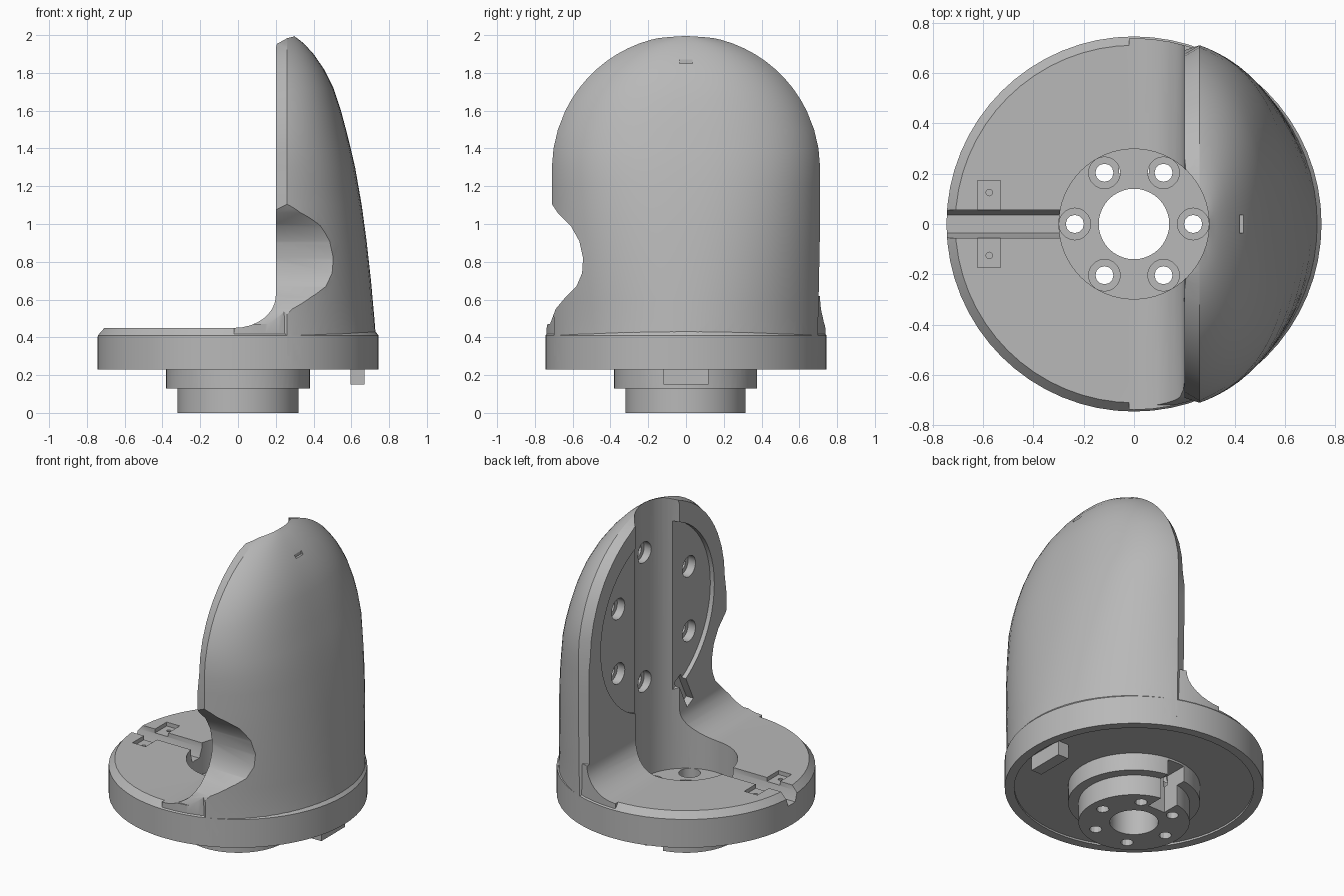
import bpy, bmesh, math
from mathutils import Matrix, Vector

cube = bpy.data.objects.get("Cube")
if cube:
    bpy.data.objects.remove(cube, do_unlink=True)

grey = bpy.data.materials.new("machined grey")
grey.use_nodes = True
COLOUR = (0.48, 0.48, 0.48, 1)
grey.diffuse_color = COLOUR
grey.node_tree.nodes["Principled BSDF"].inputs["Base Color"].default_value = COLOUR


def finish(name, bm):
    bmesh.ops.recalc_face_normals(bm, faces=bm.faces)
    mesh = bpy.data.meshes.new(name)
    bm.to_mesh(mesh)
    bm.free()
    mesh.materials.append(grey)
    ob = bpy.data.objects.new(name, mesh)
    bpy.context.scene.collection.objects.link(ob)
    return ob


def loft(name, rings):
    """Closed solid through equal-length rings of points."""
    bm = bmesh.new()
    rows = [[bm.verts.new(p) for p in ring] for ring in rings]
    n = len(rows[0])
    for a, b in zip(rows, rows[1:]):
        for i in range(n):
            j = (i + 1) % n
            bm.faces.new((a[i], a[j], b[j], b[i]))
    bm.faces.new(rows[0])
    bm.faces.new(rows[-1])
    return finish(name, bm)


def turned(name, profile, centre=(0, 0), sides=64):
    """Stack of circles about a vertical axis; profile is (radius, z)."""
    turns = [2 * math.pi * i / sides for i in range(sides)]
    return loft(name, [[(centre[0] + r * math.cos(t), centre[1] + r * math.sin(t), z)
                        for t in turns] for r, z in profile])


def drill_x(name, radius, y, z, x0, x1, sides=20):
    turns = [2 * math.pi * i / sides for i in range(sides)]
    return loft(name, [[(x, y + radius * math.cos(t), z + radius * math.sin(t))
                        for t in turns] for x in (x0, x1)])


def box(name, x0, x1, y0, y1, z0, z1):
    return loft(name, [[(x0, y0, z), (x1, y0, z), (x1, y1, z), (x0, y1, z)]
                       for z in (z0, z1)])


def combine(target, other, operation):
    mod = target.modifiers.new("combine", "BOOLEAN")
    mod.operation = operation
    mod.solver = "EXACT"
    mod.object = other
    bpy.context.view_layer.objects.active = target
    bpy.ops.object.modifier_apply(modifier=mod.name)
    bpy.data.objects.remove(other, do_unlink=True)


def interpolate(table, z):
    for (z0, v0), (z1, v1) in zip(table, table[1:]):
        if z <= z1:
            return v0 + (v1 - v0) * max(0, z - z0) / (z1 - z0)
    return table[-1][1]


# Round base with chamfered rim and stepped hub beneath
body = turned("bracket_body", [(0.32, 0), (0.32, 0.13), (0.38, 0.13), (0.38, 0.23),
                               (0.745, 0.23), (0.745, 0.41), (0.71, 0.45)])

# Domed upright, lofted through horizontal sections
DISC_Z = 1.29
FACE = 0.2
BACK = [(0.3, 0.738), (0.5, 0.722), (0.7, 0.704), (0.9, 0.682), (1.1, 0.655), (1.3, 0.62),
        (1.45, 0.585), (1.6, 0.545), (1.72, 0.505), (1.82, 0.455), (1.9, 0.4),
        (1.96, 0.345), (2.0, 0.29)]


def upright_section(z):
    depth = interpolate(BACK, z)
    half = 0.698 + 0.012 * min(1, max(0, (z - 0.4) / 0.6))
    if z > DISC_Z:
        half = math.sqrt(max(0.0004, 0.71 ** 2 - (z - DISC_Z) ** 2))
    power = 2 + 0.5 * min(1, max(0, (z - 0.5) / 0.8))
    wide = half / (1 - (0.26 / depth) ** power) ** (1 / power)
    ring = []
    for i in range(33):
        y = half * math.sin(math.pi * (i / 32 - 0.5))
        ring.append((depth * (1 - (abs(y) / wide) ** power) ** (1 / power), y, z))
    # Chamfered front edge
    front = FACE if z < 1.95 else FACE + 0.06 * (z - 1.95) / 0.05
    inner = max(half - 0.035, half * 0.5) if z > DISC_Z else half - 0.02
    return ring + [(front, inner, z), (front, -inner, z)]


levels = [0.3 + i * 0.1 for i in range(14)]
levels += [1.66, 1.72, 1.77, 1.82, 1.86, 1.9, 1.93, 1.955, 1.975, 1.99, 2.0]
combine(body, loft("upright", [upright_section(z) for z in levels]), "UNION")

# Curved fillet between base and upright
arc = [(-0.02 + 0.22 * math.sin(t), 0.62 - 0.17 * math.cos(t))
       for t in [math.pi / 2 * i / 8 for i in range(9)]]
outline = arc + [(0.25, 0.62), (0.25, 0.4), (-0.02, 0.4)]
fillet = loft("fillet", [[(x, y, z) for x, z in outline] for y in (-0.9, 0.9)])
combine(fillet, turned("fillet_limit", [(0.738, 0.3), (0.738, 0.8)]), "INTERSECT")
combine(body, fillet, "UNION")

# Everything removed from the solid
cutters = []

# Side notch through the upright
notch = [(-0.9, 1.14), (-0.72, 1.12), (-0.68, 1.06), (-0.61, 0.99), (-0.565, 0.91),
         (-0.545, 0.82), (-0.55, 0.74), (-0.58, 0.67), (-0.64, 0.61), (-0.69, 0.55),
         (-0.72, 0.47), (-0.9, 0.46)]
cutters.append(loft("notch", [[(x, y, z) for y, z in notch] for x in (-0.1, 0.9)]))

# Central well that continues up the face, with centre bore
cutters.append(turned("well", [(0.298, 0.25), (0.298, 2.2)]))
cutters.append(turned("bore", [(0.14, -0.1), (0.14, 0.4)], sides=40))

# Round seat in the face
cutters.append(drill_x("face_seat", 0.57, 0, DISC_Z, 0, 0.228, 64))

# Counterbored screw holes, six in the base and six in the face
for i in range(6):
    a = math.pi * i / 3
    spot = (0.235 * math.cos(a), 0.235 * math.sin(a))
    cutters.append(turned("base_counterbore", [(0.063, 0.17), (0.063, 0.3)], spot, 20))
    cutters.append(turned("base_hole", [(0.036, -0.1), (0.036, 0.2)], spot, 12))
    y, z = 0.41 * math.sin(a), DISC_Z - 0.02 + 0.41 * math.cos(a)
    floor = 0.34 if i % 3 == 0 else 0.28
    cutters.append(drill_x("face_counterbore", 0.066, y, z, 0.1, floor))
    cutters.append(drill_x("face_hole", 0.038, y, z, 0.15, floor + 0.08, 12))

# Cable channel with shallow clip pockets beside it
channel = [(-0.056, 0.5), (-0.056, 0.42), (-0.035, 0.36), (0.035, 0.36),
           (0.056, 0.42), (0.056, 0.5)]
cutters.append(loft("channel", [[(x, y, z) for y, z in channel] for x in (-0.9, -0.25)]))
for side in (-1, 1):
    low, high = sorted((side * 0.04, side * 0.172))
    cutters.append(box("clip_pocket", -0.622, -0.53, low, high, 0.425, 0.5))
    cutters.append(turned("clip_hole", [(0.013, 0.37), (0.013, 0.5)],
                          (-0.575, side * 0.125), 12))

# Groove from the face seat down toward the base
groove = box("seat_groove", 0.1, 0.25, -0.035, 0.035, -0.74, -0.54)
groove.data.transform(Matrix.Translation(Vector((0, 0, DISC_Z))) @ Matrix.Rotation(-0.46, 4, "X"))
cutters.append(groove)

# Hub slot and small window near the top of the dome
cutters.append(box("hub_slot", -0.06, 0.06, 0.2, 0.5, -0.1, 0.229))
cutters.append(box("dome_window", 0.42, 0.55, -0.035, 0.035, 1.85, 1.885))

# Shallow relief under the base
relief = turned("under_relief", [(0.69, 0.1), (0.69, 0.242)])
combine(relief, turned("relief_core", [(0.38, 0), (0.38, 0.3)]), "DIFFERENCE")
cutters.append(relief)

for cutter in cutters:
    combine(body, cutter, "DIFFERENCE")

# Locating key under the rim
key = box("locating_key", 0.595, 0.67, -0.12, 0.12, 0.15, 0.25)

# Smooth curved walls, sharp edges
for ob in (body, key):
    bpy.ops.object.select_all(action="DESELECT")
    ob.select_set(True)
    bpy.context.view_layer.objects.active = ob
    bpy.ops.object.shade_smooth_by_angle(angle=math.radians(28))
